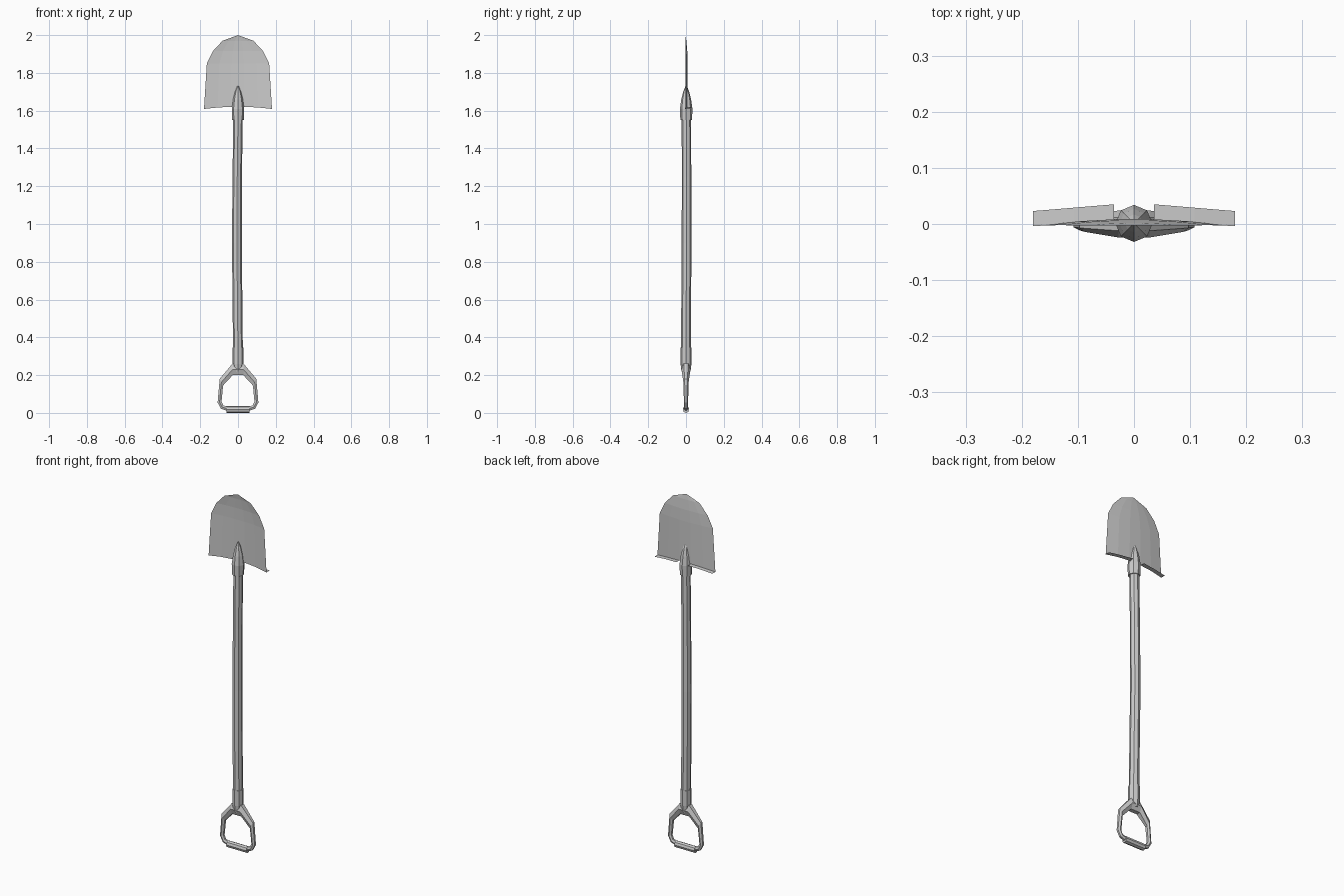
import bpy
from math import sin, cos, pi

if "Cube" in bpy.data.objects:
    bpy.data.objects.remove(bpy.data.objects["Cube"])


def add_mesh(name, verts, faces):
    me = bpy.data.meshes.new(name)
    me.from_pydata(verts, [], faces)
    me.validate()
    me.update()
    ob = bpy.data.objects.new(name, me)
    bpy.context.collection.objects.link(ob)
    return ob


def loft(name, rings, closed=False):
    """Skin a list of equal-sized rings; cap the ends unless closed."""
    n, m = len(rings[0]), len(rings)
    verts = [v for r in rings for v in r]
    faces = []
    for i in range(m if closed else m - 1):
        a, b = i * n, ((i + 1) % m) * n
        for k in range(n):
            j = (k + 1) % n
            faces.append((a + k, a + j, b + j, b + k))
    if not closed:
        faces += [tuple(reversed(range(n))), tuple(range((m - 1) * n, m * n))]
    return add_mesh(name, verts, faces)


def octagon(x, y, z, r):
    return [(x + r * sin(pi * k / 4), y - r * cos(pi * k / 4), z) for k in range(8)]


# Slightly bent wooden shaft: x, y, z, radius
loft("shaft", [octagon(*p) for p in [
    (0, 0, 0.30, 0.026), (-0.003, 0.001, 0.6, 0.026), (-0.006, 0.003, 0.9, 0.026),
    (-0.004, 0.003, 1.25, 0.025), (0, 0.002, 1.57, 0.025)]])

# Socket tapering to a point on the blade
loft("socket", [octagon(0, 0.001, z, r) for z, r in [
    (1.55, 0.031), (1.61, 0.033), (1.66, 0.026), (1.70, 0.016), (1.73, 0.004)]])

# Collar at the bottom of the shaft
loft("collar", [octagon(0, 0, z, r) for z, r in [(0.22, 0.024), (0.26, 0.029), (0.345, 0.029)]])

# D handle: outer x, z, inner x, z, half depth
sections = [
    (0.028, 0.262, 0.028, 0.200, 0.024), (0.097, 0.180, 0.079, 0.145, 0.014),
    (0.108, 0.055, 0.087, 0.060, 0.011), (0.090, 0.022, 0.078, 0.040, 0.011),
    (0.055, 0.010, 0.055, 0.033, 0.011)]


def section(s, side):
    ox, oz, ix, iz, h = s
    mx, mz = (ox + ix) / 2, (oz + iz) / 2
    return [(side * x, y, z) for x, y, z in [
        (ox, -h / 2, oz), (mx, -h, mz), (ix, -h / 2, iz),
        (ix, h / 2, iz), (mx, h, mz), (ox, h / 2, oz)]]


loft("d_handle", [section(s, 1) for s in sections]
     + [section(s, -1) for s in reversed(sections)], closed=True)

# Thicker grip on the cross bar
loft("grip", [[(x, 0.017 * sin(pi * k / 4), 0.0185 + 0.0185 * cos(pi * k / 4))
               for k in range(8)] for x in (-0.062, 0.062)])

# Blade: thin dished sheet, rows of z, half width, centre y, edge y
cols = [-1, -0.6, -0.2, 0.2, 0.6, 1]
verts, faces = [], []
for i, (z, w, yc, ye) in enumerate([
        (1.621, 0.18, 0.009, -0.004), (1.85, 0.165, 0.009, -0.003),
        (1.915, 0.133, 0.007, -0.002), (1.97, 0.082, 0.002, -0.003)]):
    for c in cols:
        sag = 0.012 * c * c if i == 0 else 0
        verts.append((c * w, yc + (ye - yc) * c * c, z - sag))
n = len(cols)
for i in range(3):
    for k in range(n - 1):
        a = i * n + k
        faces.append((a, a + 1, a + n + 1, a + n))
verts.append((0, -0.003, 2.0))
faces += [(3 * n + k, 3 * n + k + 1, 4 * n) for k in range(n - 1)]

# Folded foot treads along the blade's shoulders
for idx in ([0, 1, 2], [5, 4, 3]):
    base = len(verts)
    for i in idx:
        x, y, z = verts[i]
        verts.append((x, 0.038 - 0.083 * abs(x), z))
    for k in range(2):
        faces.append((idx[k], idx[k + 1], base + k + 1, base + k))
add_mesh("blade", verts, faces)
